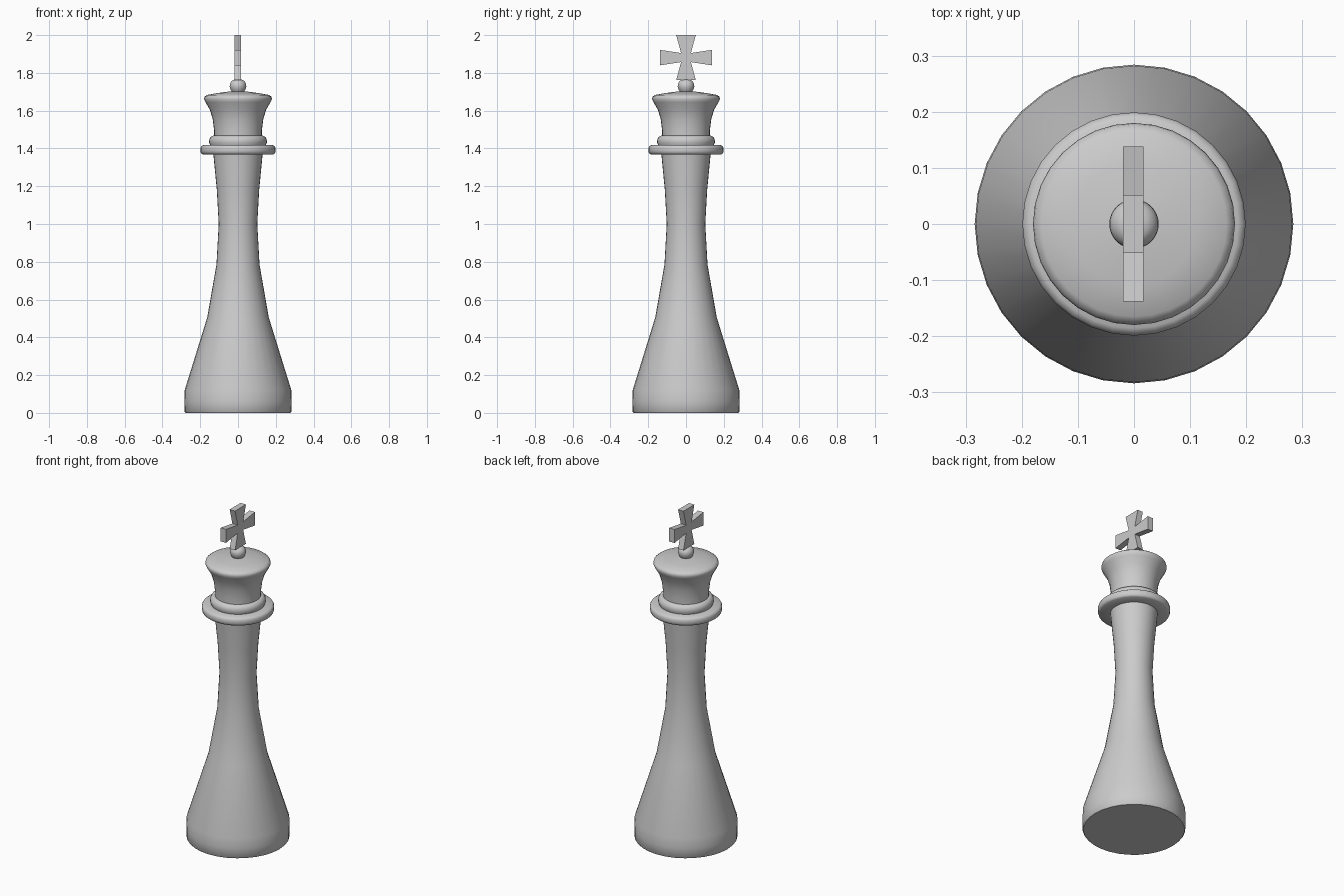
import bpy, bmesh, math

if "Cube" in bpy.data.objects:
    bpy.data.objects.remove(bpy.data.objects["Cube"])

SEGMENTS = 32


def finish(name, bm, smooth=True):
    bmesh.ops.recalc_face_normals(bm, faces=bm.faces)
    mesh = bpy.data.meshes.new(name)
    bm.to_mesh(mesh)
    bm.free()
    obj = bpy.data.objects.new(name, mesh)
    bpy.context.collection.objects.link(obj)
    if smooth:
        bpy.ops.object.select_all(action='DESELECT')
        bpy.context.view_layer.objects.active = obj
        obj.select_set(True)
        bpy.ops.object.shade_smooth_by_angle(angle=math.radians(40))
    return obj


def lathe(name, profile):
    """Turn a (radius, z) profile around the z axis and cap both ends."""
    bm = bmesh.new()
    rings = []
    for r, z in profile:
        rings.append([bm.verts.new((r * math.cos(a), r * math.sin(a), z))
                      for a in (2 * math.pi * i / SEGMENTS for i in range(SEGMENTS))])
    for low, high in zip(rings, rings[1:]):
        for i in range(SEGMENTS):
            j = (i + 1) % SEGMENTS
            bm.faces.new((low[i], low[j], high[j], high[i]))
    bm.faces.new(rings[0][::-1])
    bm.faces.new(rings[-1])
    return finish(name, bm)


# Base and tapering stem
lathe("body", [(0.278, 0), (0.283, 0.006), (0.284, 0.06), (0.282, 0.122),
               (0.163, 0.505), (0.114, 0.785), (0.102, 1.0),
               (0.112, 1.18), (0.131, 1.375)])

# Wide collar with rounded rim
lathe("collar", [(0.12, 1.369), (0.188, 1.369), (0.196, 1.375), (0.199, 1.386),
                 (0.199, 1.402), (0.195, 1.411), (0.186, 1.417), (0.12, 1.419)])

# Smaller ring on the collar
lathe("upper_ring", [(0.12, 1.416), (0.148, 1.418), (0.153, 1.432), (0.152, 1.448),
                     (0.145, 1.461), (0.132, 1.468), (0.11, 1.469)])

# Flared head with a shallow domed top
lathe("head", [(0.126, 1.462), (0.127, 1.50), (0.134, 1.555), (0.149, 1.605),
               (0.172, 1.645), (0.180, 1.662), (0.177, 1.674), (0.165, 1.683),
               (0.11, 1.693), (0.05, 1.701), (0.01, 1.703)])

# Small knob under the cross
lathe("knob", [(0.028, 1.695), (0.038, 1.709), (0.044, 1.726), (0.043, 1.741),
               (0.036, 1.755), (0.024, 1.763), (0.006, 1.766)])

# Flared cross: four arms extruded along x
MID = 1.881
outline = []
for sy, sz in ((1, 1), (1, -1), (-1, -1), (-1, 1)):
    corner = [(0.052 * sy, MID + 0.119 * sz),
              (0.026 * sy, MID + 0.024 * sz),
              (0.138 * sy, MID + 0.041 * sz)]
    outline += corner if sy * sz > 0 else corner[::-1]
bm = bmesh.new()
face = bm.faces.new([bm.verts.new((-0.0195, y, z)) for y, z in outline])
ext = bmesh.ops.extrude_face_region(bm, geom=[face])
bmesh.ops.translate(bm, vec=(0.036, 0, 0),
                    verts=[v for v in ext["geom"] if isinstance(v, bmesh.types.BMVert)])
finish("cross", bm, smooth=False)
